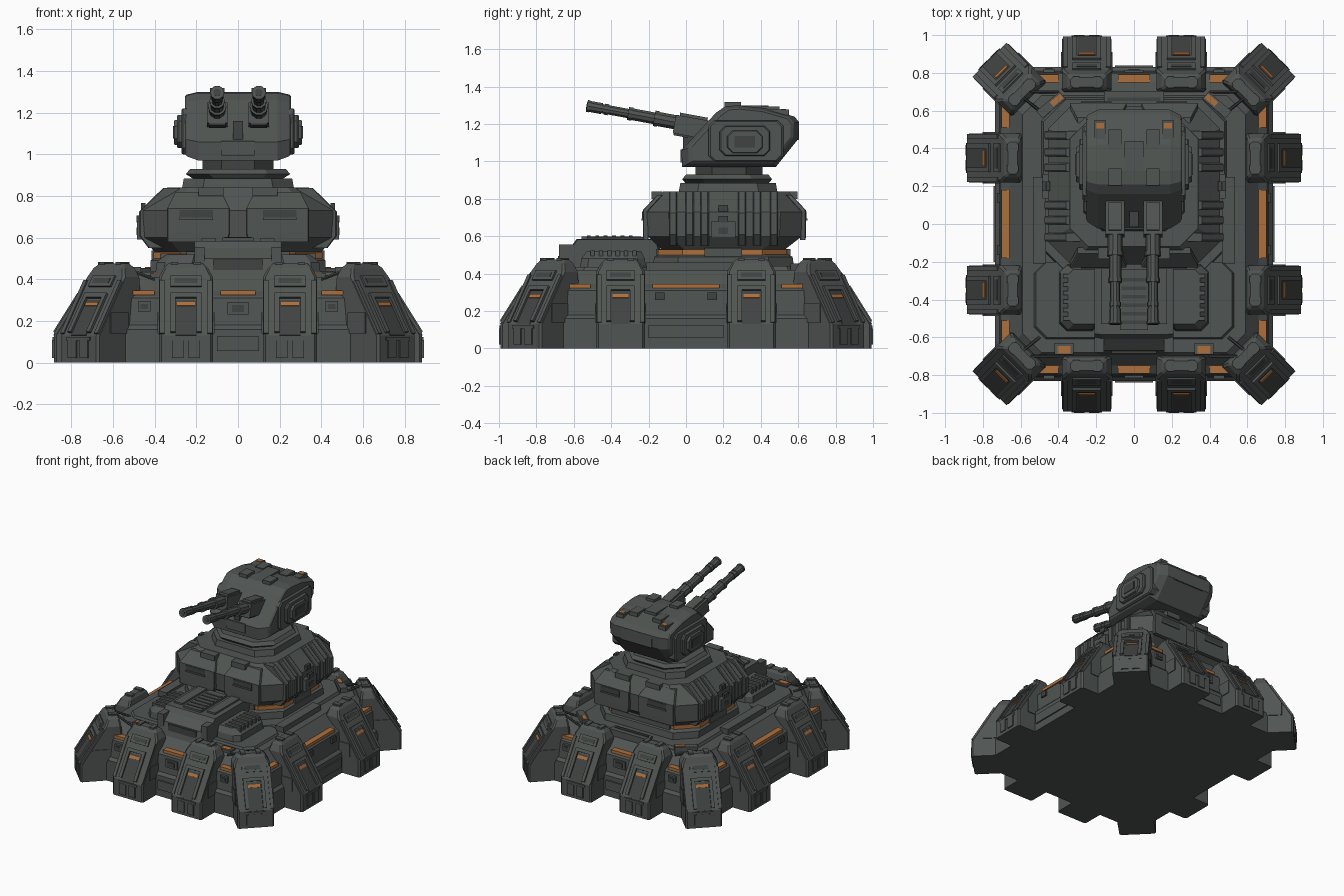
import bpy, bmesh, math
from mathutils import Matrix, Vector

# Materials: hull grey-green, dark recesses, orange markings
MATS = []
for name, col in (("hull_grey", (0.080, 0.090, 0.084)), ("dark_grey", (0.050, 0.056, 0.052)),
                  ("orange_marking", (0.42, 0.16, 0.045))):
    m = bpy.data.materials.new(name)
    m.diffuse_color = (*col, 1)
    MATS.append(m)
HULL, DARK, ORANGE = 0, 1, 2
I = Matrix.Identity(4)


class Part:
    """One named object gathered from simple solids."""

    def __init__(self, name):
        self.name, self.bm = name, bmesh.new()

    def rings(self, rings, mat=HULL, M=I):
        vs = [[self.bm.verts.new(M @ Vector(p)) for p in r] for r in rings]
        faces = [self.bm.faces.new(vs[0][::-1]), self.bm.faces.new(vs[-1])]
        n = len(vs[0])
        for a, b in zip(vs, vs[1:]):
            for i in range(n):
                j = (i + 1) % n
                faces.append(self.bm.faces.new((a[i], a[j], b[j], b[i])))
        for f in faces:
            f.material_index = mat

    def tier(self, sections, mat=HULL, M=I):
        """Stack of chamfered rectangles: (z, x0, x1, y0, y1, chamfer)."""
        self.rings([[(x0 + c, y0, z), (x1 - c, y0, z), (x1, y0 + c, z), (x1, y1 - c, z),
                     (x1 - c, y1, z), (x0 + c, y1, z), (x0, y1 - c, z), (x0, y0 + c, z)]
                    for z, x0, x1, y0, y1, c in sections], mat, M)

    def box(self, c, s, mat=HULL, M=I):
        x, y, z = c
        a, b, h = (k / 2 for k in s)
        self.rings([[(x - a, y - b, k), (x + a, y - b, k), (x + a, y + b, k), (x - a, y + b, k)]
                    for k in (z - h, z + h)], mat, M)

    def prism(self, prof, layers, mat=HULL, M=I):
        """Side profile (y, z) swept over x; layers are (x, scale)."""
        cy = sum(p[0] for p in prof) / len(prof)
        cz = sum(p[1] for p in prof) / len(prof)
        self.rings([[(x, cy + (y - cy) * k, cz + (z - cz) * k) for y, z in prof]
                    for x, k in layers], mat, M)

    def tube(self, p, q, r, mat=HULL, n=10):
        p, q = Vector(p), Vector(q)
        R = (q - p).to_track_quat('Z', 'Y').to_matrix().to_4x4()
        L = (q - p).length
        self.rings([[(r * math.cos(2 * math.pi * i / n), r * math.sin(2 * math.pi * i / n), z)
                     for i in range(n)] for z in (0, L)], mat, Matrix.Translation(p) @ R)

    def done(self):
        bmesh.ops.recalc_face_normals(self.bm, faces=self.bm.faces)
        me = bpy.data.meshes.new(self.name)
        self.bm.to_mesh(me)
        self.bm.free()
        for m in MATS:
            me.materials.append(m)
        bpy.context.collection.objects.link(bpy.data.objects.new(self.name, me))


SIDES = (-1, 1)

# Base hull with stepped walls and sloped shoulder
p = Part("base_hull")
p.tier([(z, -x, x, -y, y, 0.1) for z, x, y in (
    (0, .735, .83), (.16, .735, .83), (.18, .715, .81), (.31, .71, .80),
    (.32, .70, .79), (.345, .66, .75), (.42, .59, .68))])
for s in SIDES:
    p.box((s * .72, 0, .09), (.05, .4, .07))
    p.box((0, s * .815, .09), (.2, .05, .07))
    p.box((0, s * .805, .26), (.10, .02, .06))
    p.box((0, s * .815, .26), (.06, .012, .035), DARK)
    p.box((s * .68, 0, .335), (.045, .36, .022), ORANGE)
    p.box((0, s * .77, .335), (.17, .045, .022), ORANGE)
    for t in SIDES:
        p.box((s * .715, t * .14, .28), (.02, .05, .04), DARK)
        p.box((s * .68, t * .57, .335), (.045, .12, .022), ORANGE)
        p.box((s * .46, t * .77, .335), (.12, .045, .022), ORANGE)
        p.box((s * .45, t * .81, .27), (.06, .02, .05))
        p.box((s * .45, t * .82, .27), (.035, .01, .025), DARK)
p.done()

# Deck plates, ledges, hatches and corner struts
p = Part("deck")
p.tier([(.40, -.5, .5, -.26, .68, .13), (.44, -.48, .48, -.25, .66, .12)])
p.tier([(.40, -.54, .54, -.62, -.2, .06), (.435, -.52, .52, -.60, -.2, .06)])
p.box((0, .67, .43), (.32, .07, .05))
p.box((0, .66, .455), (.28, .02, .01), DARK)
for s in SIDES:
    p.box((s * .5, .02, .44), (.07, .46, .04))
    p.box((s * .37, -.66, .415), (.1, .06, .03))
    p.box((s * .37, -.665, .432), (.07, .04, .006), ORANGE)
    D = Matrix.Translation((s * .44, .63, .43)) @ Matrix.Rotation(-s * math.radians(40), 4, 'Z')
    p.box((0, 0, 0), (.16, .05, .05), HULL, D)
    p.box((-s * .04, 0, .027), (.07, .03, .006), ORANGE, D)
    for t in SIDES:
        p.tube((s * .40, t * .70, .40), (s * .58, t * .70, .47), .008, DARK, 6)
        p.tube((s * .50, t * .60, .42), (s * .60, t * .68, .47), .008, DARK, 6)
p.done()


# Sloped buttresses around the hull; local x points outward, slope frame is (width, up, out)
def buttress(name, x, y, deg):
    M = Matrix.Translation((x, y, 0)) @ Matrix.Rotation(math.radians(deg), 4, 'Z')
    p = Part(name)
    p.tier([(0, -.33, -.008, -.13, .13, .012), (.13, -.33, -.008, -.13, .13, .012),
            (.41, -.30, -.183, -.13, .13, .012), (.455, -.29, -.205, -.105, .105, .01),
            (.475, -.275, -.225, -.085, .085, .01)], HULL, M)
    v, n = Vector((-.175, 0, .28)).normalized(), Vector((.28, 0, .175)).normalized()
    S = Matrix(((0, v.x, n.x, -.008), (1, 0, 0, 0), (0, v.z, n.z, .13), (0, 0, 0, 1)))
    S = M @ S
    p.box((0, .305, 0), (.15, .06, .02), HULL, S)
    p.box((0, .305, .009), (.11, .028, .006), DARK, S)
    p.box((0, .222, 0), (.15, .025, .026), HULL, S)
    p.box((0, .10, 0), (.10, .2, .006), DARK, S)
    p.box((0, .175, .004), (.085, .022, .008), ORANGE, S)
    for s in SIDES:
        p.box((s * .063, .115, 0), (.024, .2, .026), HULL, S)
        p.box((s * .115, .16, 0), (.024, .3, .014), HULL, S)
        p.box((-.006, s * .04, .065), (.012, .055, .085), HULL, M)
        p.box((-.25, s * .055, .47), (.06, .035, .025), HULL, M)
        p.box((-.15, s * .13, .19), (.12, .012, .10), HULL, M)
    p.box((-.008, 0, .115), (.012, .16, .018), HULL, M)
    p.done()


for s, sx in ((-1, "left"), (1, "right")):
    for t, ty in ((-1, "front"), (1, "back")):
        buttress(f"{ty}_buttress_{sx}", s * .25, t * 1.0, t * 90)
        buttress(f"{sx}_buttress_{ty}", s * .892, t * .35, 0 if s > 0 else 180)
        buttress(f"corner_buttress_{ty}_{sx}", s * .77, t * .875, math.degrees(math.atan2(t, s)))

# Front engine block with stepped ridge and ribbed side boxes
p = Part("front_block")
p.prism([(-.70, .38), (-.67, .50), (-.61, .55), (-.585, .585), (-.15, .585), (-.1, .38)],
        [(-.21, .96), (-.17, 1), (.17, 1), (.21, .96)])
p.box((0, -.40, .585), (.15, .32, .03))
for i in range(6):
    p.box((0, -.52 + i * .045, .60), (.13, .02, .008), DARK)
p.box((0, -.665, .47), (.24, .04, .05), DARK)
for s in SIDES:
    p.box((s * .185, -.63, .50), (.05, .10, .11))
    p.box((s * .14, -.38, .588), (.07, .30, .018))
    p.tier([(.40, *sorted((s * .18, s * .40)), -.57, -.21, .04),
            (.48, *sorted((s * .18, s * .39)), -.56, -.22, .04),
            (.52, *sorted((s * .18, s * .35)), -.53, -.24, .03)])
    for i in range(6):
        p.box((s * .31, -.50 + i * .045, .51), (.13, .022, .03))
p.done()

# Collar below the lower turret, with an orange band
p = Part("turret_collar")
p.tier([(.42, -.42, .42, -.18, .58, .13), (.49, -.42, .42, -.17, .57, .13), (.505, -.39, .39, -.14, .54, .13)])
p.tier([(.50, -.405, .405, -.15, .54, .13), (.53, -.405, .405, -.15, .54, .13)], ORANGE)
for s in SIDES:
    p.box((s * .40, .2, .515), (.03, .2, .045))
p.box((0, .2, .515), (.5, .72, .035))
p.done()

# Lower turret: chamfered drum with side ribs and front/back armour panels
p = Part("lower_turret")
p.tier([(.53, -.40, .40, -.13, .53, .12), (.60, -.455, .455, -.205, .62, .12),
        (.73, -.455, .455, -.215, .625, .12), (.84, -.34, .34, -.12, .55, .10)])
for s in SIDES:
    for y in (-.07, .02, .10, .30, .38, .47):
        p.tier([(z, *sorted((s * .28, s * x)), y - .022, y + .022, .006)
                for z, x in ((.55, .43), (.61, .475), (.725, .475), (.838, .36))])
    p.box((s * .455, .2, .635), (.06, .13, .09))
    for z in (.63, .69, .75):
        p.box((s * (.478 if z < .7 else .455), .2, z), (.02, .05, .035), DARK)
    for y, d in ((-.215, -1), (.625, 1)):
        p.tier([(.58, *sorted((s * .05, s * .34)), y - .015, y + .015, .004),
                (.62, *sorted((s * .04, s * .34)), y - .016, y + .016, .004),
                (.74, *sorted((s * .04, s * .34)), y - .016, y + .016, .004),
                (.82, *sorted((s * .08, s * .30)), y - .015 - d * .075, y + .015 - d * .075, .004)])
        p.box((s * .2, y + d * .014, .71), (.16, .01, .045), DARK)
        p.box((s * .2, y + d * .018, .69), (.16, .012, .012))
        p.box((s * .13, y - d * .06, .82), (.12, .06, .04))
p.done()

# Neck between turrets
p = Part("turret_neck")
p.tier([(.83, -.27, .27, -.04, .49, .10), (.885, -.26, .26, -.03, .48, .10)])
p.tier([(.88, -.21, .21, -.0, .44, .10), (.905, -.25, .25, -.02, .46, .11), (.93, -.23, .23, .0, .44, .10)])
p.tier([(.92, -.17, .17, .05, .41, .09), (.99, -.17, .17, .05, .41, .09)], DARK)
p.done()

# Upper turret body with roof hatches and stepped side pods
p = Part("upper_turret")
p.prism([(-.02, .97), (-.025, 1.06), (.16, 1.26), (.21, 1.295), (.28, 1.30), (.42, 1.285),
         (.58, 1.24), (.605, 1.21), (.60, 1.12), (.48, .97)],
        [(-.255, .84), (-.245, .9), (-.19, 1), (.19, 1), (.245, .9), (.255, .84)])
p.box((0, .025, 1.10), (.05, .08, .12), DARK)
p.box((0, -.02, 1.03), (.16, .02, .07))
p.box((0, .36, 1.285), (.10, .16, .03))
p.box((0, .595, 1.16), (.26, .02, .09))
for s in SIDES:
    p.box((s * .10, .25, 1.30), (.07, .09, .035))
    p.box((s * .10, .45, 1.275), (.07, .10, .035))
    p.box((s * .18, .50, 1.262), (.06, .10, .03))
    p.box((s * .18, .52, 1.278), (.04, .03, .006), ORANGE)
    for x, y0, y1, z0, z1 in ((.272, .12, .52, 1.0, 1.22), (.292, .18, .45, 1.03, 1.19), (.308, .22, .41, 1.045, 1.165)):
        c = .03
        p.prism([(y0 + c, z0), (y1 - c, z0), (y1, z0 + c), (y1, z1 - c), (y1 - c, z1),
                 (y0 + c, z1), (y0, z1 - c), (y0, z0 + c)], [(s * .2, 1), (s * (x - .008), 1), (s * x, .95)])
    p.box((s * .308, .315, 1.105), (.01, .11, .06), DARK)
p.done()

# Twin guns, tilted upward
a, b = Vector((0, .05, 1.19)), Vector((0, -.53, 1.297))
for s, sx in ((-1, "left"), (1, "right")):
    p = Part(f"gun_{sx}")
    off = Vector((s * .10, 0, 0))
    at = lambda k: a.lerp(b, k) + off
    G = Matrix.Translation(at(.08)) @ Matrix.Rotation(-math.atan2(.107, .58), 4, 'X')
    p.box((0, .03, -.01), (.10, .19, .10), HULL, G)
    p.box((0, .03, .035), (.07, .15, .04), HULL, G)
    p.box((0, -.02, -.05), (.08, .08, .04), DARK, G)
    for k0, k1, r in ((.1, .36, .040), (.3, .62, .033), (.6, 1, .026), (.34, .38, .044),
                      (.58, .62, .037), (.80, .84, .031), (.86, .975, .031), (.975, 1.0, .034)):
        p.tube(at(k0), at(k1), r)
    p.tube(at(.99), at(1.004), .018, DARK)
    p.done()
